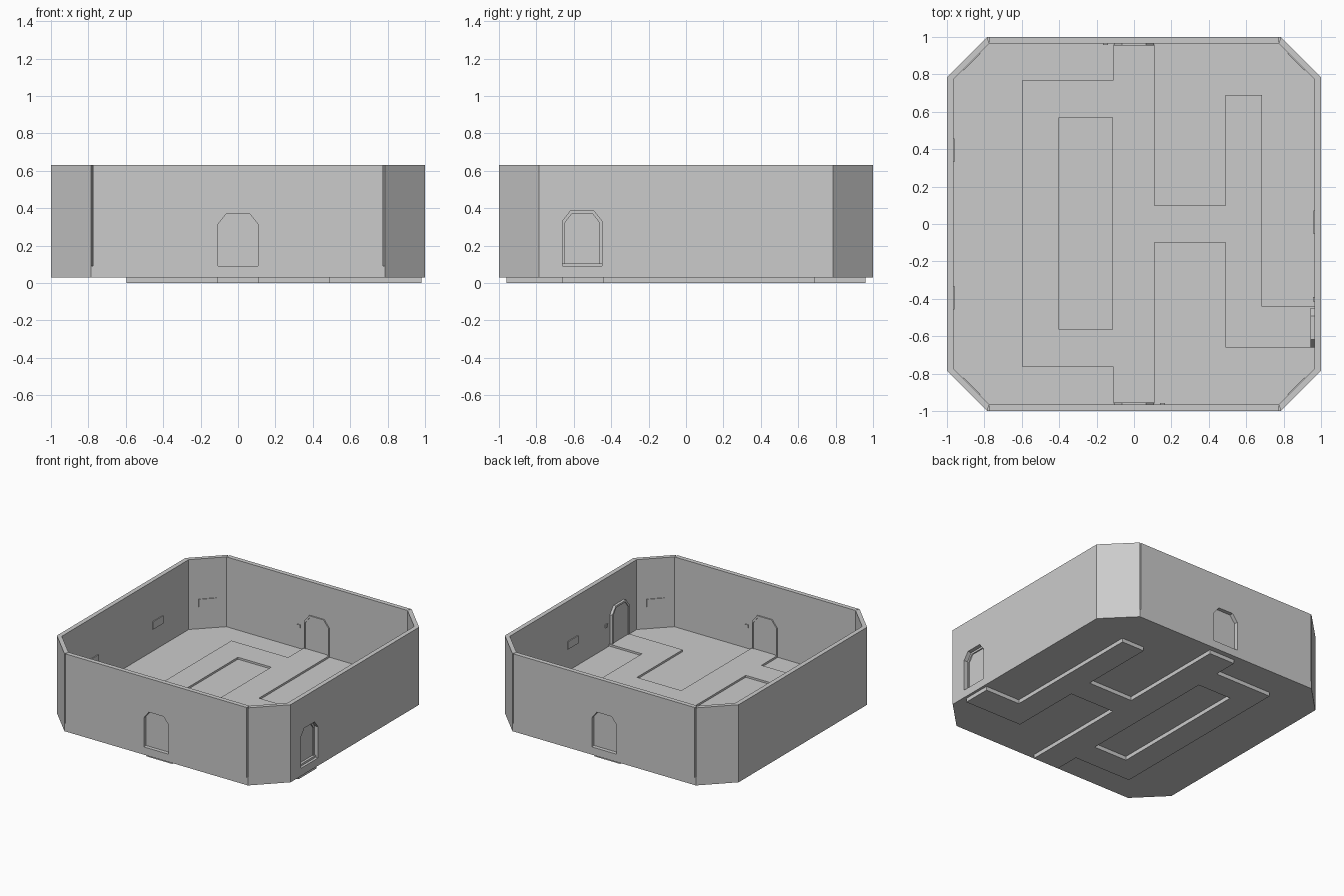
import bpy, bmesh, math
from mathutils import Matrix, Vector

if "Cube" in bpy.data.objects:
    bpy.data.objects.remove(bpy.data.objects["Cube"])

grey = bpy.data.materials.new("stone_grey")
grey.diffuse_color = (0.6, 0.6, 0.6, 1)
grey.use_nodes = True
grey.node_tree.nodes["Principled BSDF"].inputs["Base Color"].default_value = grey.diffuse_color


def prism(name, loops, lo, hi, frame=None):
    """Extrude flat outlines (later loops are holes) from lo to hi along the frame's third axis."""
    curve = bpy.data.curves.new(name, 'CURVE')
    curve.dimensions = '2D'
    curve.fill_mode = 'BOTH'
    curve.extrude = (hi - lo) / 2
    for loop in loops:
        s = curve.splines.new('POLY')
        s.points.add(len(loop) - 1)
        for p, (u, v) in zip(s.points, loop):
            p.co = (u, v, 0, 1)
        s.use_cyclic_u = True
    tmp = bpy.data.objects.new(name + "_outline", curve)
    bpy.context.scene.collection.objects.link(tmp)
    dg = bpy.context.evaluated_depsgraph_get()
    mesh = bpy.data.meshes.new_from_object(tmp.evaluated_get(dg))
    bpy.data.objects.remove(tmp)
    mesh.transform((frame or Matrix()) @ Matrix.Translation((0, 0, (lo + hi) / 2)))
    bm = bmesh.new()
    bm.from_mesh(mesh)
    bmesh.ops.remove_doubles(bm, verts=bm.verts, dist=1e-5)
    bmesh.ops.recalc_face_normals(bm, faces=bm.faces)
    for f in bm.faces:
        f.smooth = False
    bm.to_mesh(mesh)
    bm.free()
    mesh.materials.clear()
    mesh.materials.append(grey)
    ob = bpy.data.objects.new(name, mesh)
    bpy.context.scene.collection.objects.link(ob)
    return ob


def wall_frame(degrees):
    """Axes: along the wall, up, outward."""
    a = math.radians(degrees)
    c, s = math.cos(a), math.sin(a)
    return Matrix(((-s, 0, c, 0), (c, 0, s, 0), (0, 1, 0, 0), (0, 0, 0, 1)))


def rect(u0, u1, v0, v1):
    return [(u0, v0), (u1, v0), (u1, v1), (u0, v1)]


def arch(cu, top, grow=0.0):
    """Doorway outline with clipped upper corners."""
    w, t, k = 0.106 + grow, 0.063 + grow * 0.6, top + grow
    return [(cu - w, FLOOR), (cu - w, top - 0.055), (cu - t, k),
            (cu + t, k), (cu + w, top - 0.055), (cu + w, FLOOR)]


BASE, FLOOR, TOP = 0.03, 0.09, 0.63
C, INNER = 0.785, 0.965

# floor slab
prism("floor_slab", [[(-C, -1), (C, -1), (1, -C), (1, C), (C, 1), (-C, 1), (-1, C), (-1, -C)]],
      BASE, FLOOR)

# raised walkway, showing above and below the slab
walk = [(-.11, .96), (.11, .96), (.11, .1), (.49, .1), (.49, .69), (.685, .69), (.685, -.44),
        (.98, -.44), (.98, -.66), (.49, -.66), (.49, -.1), (.11, -.1), (.11, -.96), (-.11, -.96),
        (-.11, -.765), (-.595, -.765), (-.595, .77), (-.11, .77)]
prism("walkway", [walk, rect(-.4, -.115, -.565, .57)], 0, 0.105)

# straight walls: angle, half length, door (centre, top, inner reach), plaque positions
walls = {
    "front": (-90, 0.775, (0, 0.37, 0.955), []),
    "back": (90, 0.775, (0, 0.37, 0.955), []),
    "right": (0, 0.785, (-0.555, 0.385, 0.945), [0.01]),
    "left": (180, 0.785, None, [-0.395, 0.395]),
}
for side, (ang, half, door, plaques) in walls.items():
    fr = wall_frame(ang)
    outline = [(half, FLOOR), (half, TOP), (-half, TOP), (-half, FLOOR)]
    if door:
        cu, top, reach = door
        outline += arch(cu, top)
        # door panel set back from the outside, rim standing proud inside
        prism(side + "_door_panel", [arch(cu, top)], reach + 0.006, reach + 0.016, fr)
        inner = [(cu + (u - cu) * 0.88, FLOOR + 0.015 + (v - FLOOR) * 0.9)
                 for u, v in arch(cu, top)]
        prism(side + "_door_rim", [arch(cu, top), inner], reach, INNER + 0.005, fr)
        # small switch beside the door
        prism(side + "_door_switch", [rect(cu + .14, cu + .165, .25, .275)], 0.958, INNER + .002, fr)
    prism(side + "_wall", [outline], INNER, 1.0, fr)
    for i, u in enumerate(plaques):
        prism(f"{side}_plaque_{i}", [rect(u - .063, u + .063, .26, .32)], 0.959, INNER + .002, fr)

# angled corner walls with plaques
corner = [(C, 1), (1, C), (INNER, 0.775), (0.775, INNER)]
dist = (INNER + 0.775) / math.sqrt(2)
for i in range(4):
    turn = Matrix.Rotation(math.pi / 2 * i, 4, 'Z')
    prism(f"corner_wall_{i}", [corner], FLOOR, TOP, turn)
    prism(f"corner_plaque_{i}", [rect(-.063, .063, .26, .32)], dist - 0.006, dist + 0.002,
          wall_frame(45 + 90 * i))
